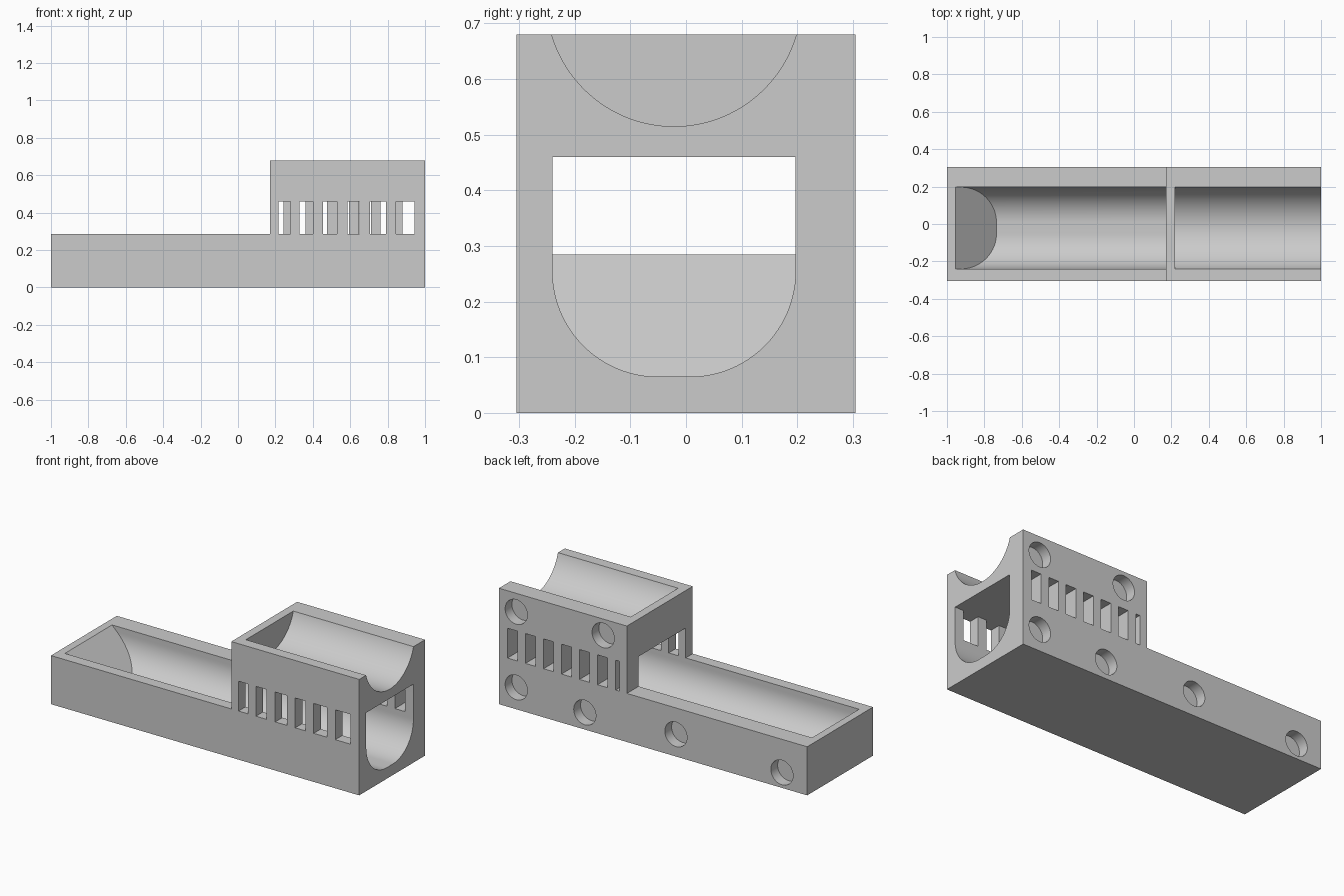
import bpy, bmesh, math

if "Cube" in bpy.data.objects:
    bpy.data.objects.remove(bpy.data.objects["Cube"], do_unlink=True)

grey = bpy.data.materials.new("light grey plastic")
grey.use_nodes = True
grey.diffuse_color = (0.6, 0.6, 0.6, 1)
grey.node_tree.nodes["Principled BSDF"].inputs["Base Color"].default_value = (0.6, 0.6, 0.6, 1)

# Main dimensions
HALF_DEPTH = 0.305
STEP_X, LOW_TOP, HIGH_TOP = 0.17, 0.285, 0.68
WALL_FRONT, WALL_BACK = -0.24, 0.197
MID_Y = (WALL_FRONT + WALL_BACK) / 2
CEILING, FLOOR = 0.46, 0.065


def prism(bm, start, end):
    """Close a solid between two matching outlines."""
    a = [bm.verts.new(p) for p in start]
    b = [bm.verts.new(p) for p in end]
    bm.faces.new(a)
    bm.faces.new(b)
    for i in range(len(a)):
        j = (i + 1) % len(a)
        bm.faces.new((a[i], a[j], b[j], b[i]))


def box(bm, x0, x1, y0, y1, z0, z1):
    outline = [(x0, z0), (x1, z0), (x1, z1), (x0, z1)]
    prism(bm, [(x, y0, z) for x, z in outline], [(x, y1, z) for x, z in outline])


def finish(bm, name):
    bmesh.ops.recalc_face_normals(bm, faces=bm.faces[:])
    mesh = bpy.data.meshes.new(name)
    bm.to_mesh(mesh)
    bm.free()
    mesh.materials.append(grey)
    obj = bpy.data.objects.new(name, mesh)
    bpy.context.collection.objects.link(obj)
    return obj


def arc(cy, cz, r, a0, a1, n):
    angles = [math.radians(a0 + (a1 - a0) * i / n) for i in range(n + 1)]
    return [(cy + r * math.cos(a), cz + r * math.sin(a)) for a in angles]


# Stepped body
bm = bmesh.new()
side = [(-1, 0), (1, 0), (1, HIGH_TOP), (STEP_X, HIGH_TOP), (STEP_X, LOW_TOP), (-1, LOW_TOP)]
prism(bm, [(x, -HALF_DEPTH, z) for x, z in side], [(x, HALF_DEPTH, z) for x, z in side])
body = finish(bm, "stepped_tray_body")

# Ventilation slots, spaced differently in the front and back walls
bm = bmesh.new()
for x0, x1 in [(0.217, 0.28), (0.33, 0.4), (0.455, 0.53), (0.585, 0.65), (0.705, 0.79), (0.845, 0.945)]:
    box(bm, x0, x1, -0.4, -0.15, LOW_TOP, CEILING)
for i in range(7):
    x1 = 0.945 - i * 0.117
    box(bm, max(x1 - 0.065, 0.217), x1, 0.1, 0.4, LOW_TOP, CEILING)
slots = finish(bm, "slot_cutter")

# Long lower channel with rounded floor and a sloped closed end
r = 0.19
profile = (arc(WALL_FRONT + r, FLOOR + r, r, 180, 270, 24)
           + arc(WALL_BACK - r, FLOOR + r, r, 270, 360, 24)
           + [(WALL_BACK, CEILING), (WALL_FRONT, CEILING)])
bm = bmesh.new()
prism(bm, [(-0.67 - z, y, z) for y, z in profile], [(1.2, y, z) for y, z in profile])
channel = finish(bm, "channel_cutter")

# Round trough in the top of the tall block
bm = bmesh.new()
trough_profile = arc(MID_Y, 0.744, 0.229, 0, 360, 128)[:-1]
prism(bm, [(0.22, y, z) for y, z in trough_profile], [(1.2, y, z) for y, z in trough_profile])
trough = finish(bm, "trough_cutter")

# Blind round sockets in the back face
bm = bmesh.new()
for x, z in [(0.888, 0.571), (0.324, 0.584), (0.888, 0.128), (0.443, 0.1), (-0.148, 0.13), (-0.836, 0.09)]:
    ring = arc(x, z, 0.072, 0, 360, 48)[:-1]
    prism(bm, [(u, 0.242, v) for u, v in ring], [(u, 0.4, v) for u, v in ring])
sockets = finish(bm, "socket_cutter")

# Cut everything out of the body
bpy.context.view_layer.objects.active = body
for cutter in (slots, channel, trough, sockets):
    mod = body.modifiers.new(cutter.name, "BOOLEAN")
    mod.operation = "DIFFERENCE"
    mod.solver = "EXACT"
    mod.object = cutter
    cutter.hide_render = True
    bpy.ops.object.modifier_apply(modifier=mod.name)
    bpy.data.objects.remove(cutter, do_unlink=True)

# Smooth curved walls, keep edges sharp
bpy.ops.object.select_all(action="DESELECT")
body.select_set(True)
bpy.ops.object.shade_smooth_by_angle(angle=math.radians(25))
